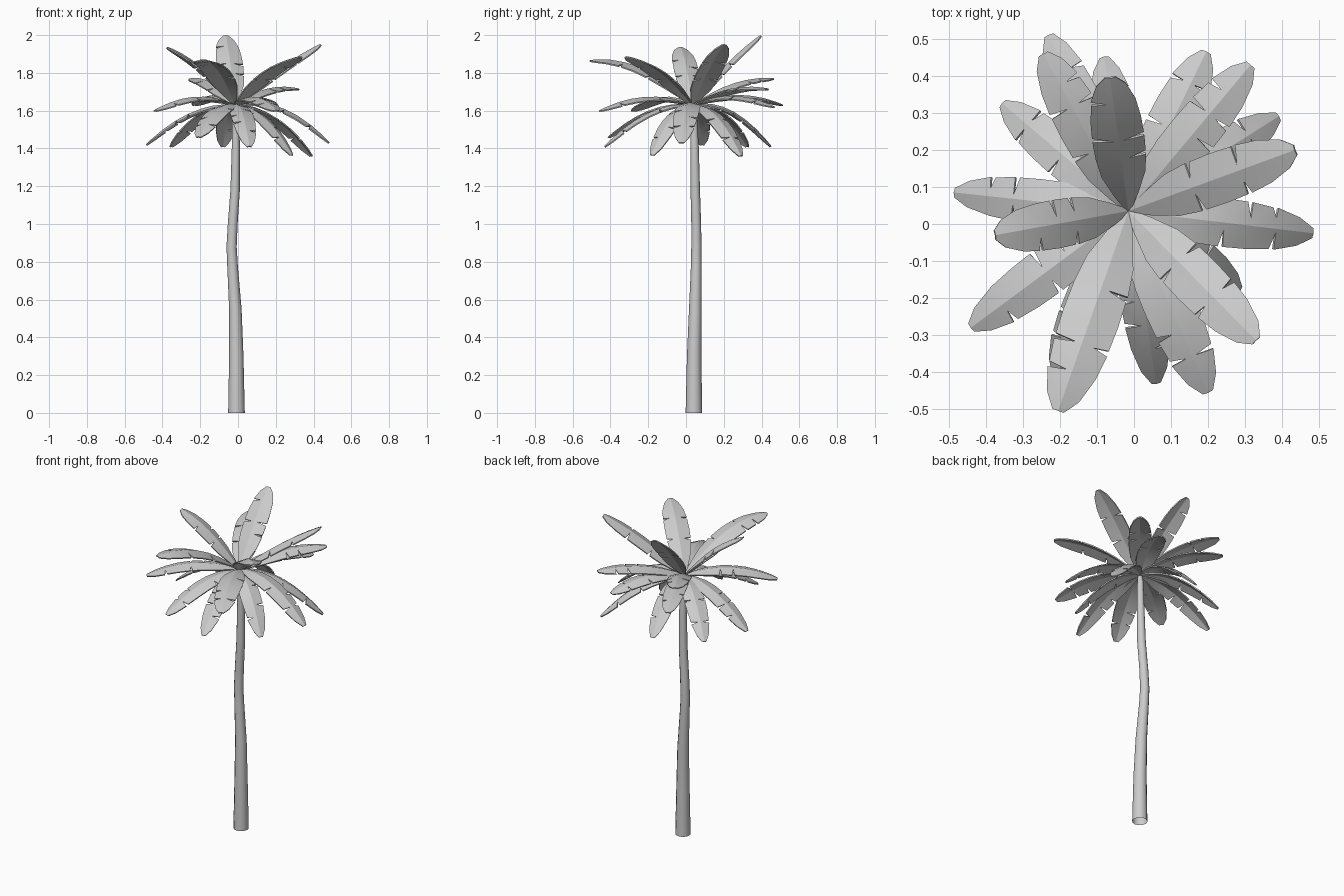
import bpy, bmesh, math, random
from mathutils import Vector

if "Cube" in bpy.data.objects:
    bpy.data.objects.remove(bpy.data.objects["Cube"])

random.seed(4)


def make_object(name, verts, faces, angle, thickness=0):
    mesh = bpy.data.meshes.new(name)
    mesh.from_pydata(verts, [], faces)
    bm = bmesh.new()
    bm.from_mesh(mesh)
    bmesh.ops.remove_doubles(bm, verts=bm.verts, dist=0.0005)
    bm.to_mesh(mesh)
    bm.free()
    obj = bpy.data.objects.new(name, mesh)
    bpy.context.collection.objects.link(obj)
    bpy.ops.object.select_all(action='DESELECT')
    bpy.context.view_layer.objects.active = obj
    obj.select_set(True)
    if thickness:
        solid = obj.modifiers.new("thickness", 'SOLIDIFY')
        solid.thickness = thickness
        solid.offset = 0
        bpy.ops.object.modifier_apply(modifier=solid.name)
    bpy.ops.object.shade_smooth_by_angle(angle=math.radians(angle))
    return obj


# Trunk: gently bent tapering tube, rings of (x, y, z, radius)
rings = [(-0.008, 0.042, 0, 0.044), (-0.009, 0.043, 0.3, 0.038),
         (-0.014, 0.049, 0.55, 0.033), (-0.029, 0.054, 0.78, 0.028),
         (-0.034, 0.055, 0.88, 0.027), (-0.028, 0.054, 1.0, 0.026),
         (-0.015, 0.049, 1.18, 0.025), (-0.011, 0.046, 1.4, 0.022),
         (-0.014, 0.040, 1.58, 0.018), (-0.015, 0.036, 1.62, 0.013)]
N = 12
verts, faces = [], []
for x, y, z, r in rings:
    for k in range(N):
        a = 2 * math.pi * k / N
        verts.append((x + r * math.cos(a), y + r * math.sin(a), z))
for i in range(len(rings) - 1):
    for k in range(N):
        j = (k + 1) % N
        faces.append((i * N + k, i * N + j, (i + 1) * N + j, (i + 1) * N + k))
make_object("trunk", verts, faces, 40)

# Frond outline: (position along the midrib, share of full width)
OUTLINE = [(0, 0.1), (0.1, 0.45), (0.24, 0.84), (0.38, 0.97), (0.52, 1.0),
           (0.66, 0.97), (0.80, 0.86), (0.93, 0.58), (1.0, 0.2)]
BASE = Vector((-0.015, 0.035, 1.63))


def frond(name, tip, bulge, width):
    """Roof-folded leaf blade on an arched midrib, with torn notches in its edges."""
    tip = Vector(tip)
    flat = Vector((tip.x - BASE.x, tip.y - BASE.y, 0)).normalized()
    side = Vector((-flat.y, flat.x, 0))
    base = BASE + flat * 0.004
    ctrl = (base + tip) / 2 + Vector((0, 0, 2 * bulge))

    def point(t, across, s, w):
        p = base * (1 - t) ** 2 + ctrl * (2 * t * (1 - t)) + tip * t * t
        tan = (ctrl - base) * (1 - t) + (tip - ctrl) * t
        normal = tan.cross(side).normalized()
        half = width / 2 * w * across
        return p + side * (s * half) - normal * (0.26 * half)

    verts, faces = [], []
    for s in (1, -1):
        depth = {i: random.uniform(0.15, 0.5) for i in random.sample([3, 4, 5, 6], 2)}
        for i in range(len(OUTLINE) - 1):
            (t0, w0), (t1, w1) = OUTLINE[i], OUTLINE[i + 1]
            g0 = 0.014 if i in depth else 0
            g1 = 0.014 if i + 1 in depth else 0
            a0, a1 = depth.get(i, 0.5), depth.get(i + 1, 0.5)
            n = len(verts)
            verts += [point(t0, 0, s, w0), point(t1, 0, s, w1),
                      point(t1, a1, s, w1), point(t0, a0, s, w0),
                      point(t1 - g1, 1, s, w1), point(t0 + g0, 1, s, w0)]
            quads = [(n + 3, n + 2, n + 1, n), (n + 5, n + 4, n + 2, n + 3)]
            faces += [q[::-1] for q in quads] if s > 0 else quads
    make_object(name, verts, faces, 22, thickness=0.007)


# Crown: upright, level and drooping fronds as (tip x, y, z, arch, width)
FRONDS = {
    "upright_frond": [(-0.065, 0.395, 1.997, 0.03, 0.14), (0.435, 0.2, 1.95, 0.025, 0.14),
                      (-0.375, -0.03, 1.935, 0.045, 0.13), (-0.205, -0.505, 1.865, 0.075, 0.155),
                      (0.33, -0.315, 1.885, 0.05, 0.14)],
    "level_frond": [(0.315, 0.43, 1.715, 0.04, 0.13), (-0.245, 0.46, 1.77, 0.04, 0.13),
                    (-0.23, 0.51, 1.63, 0.05, 0.12), (0.195, 0.465, 1.62, 0.05, 0.13),
                    (-0.44, -0.28, 1.60, 0.055, 0.13), (0.2, -0.455, 1.60, 0.055, 0.14)],
    "drooping_frond": [(-0.485, 0.085, 1.42, 0.06, 0.12), (-0.355, 0.325, 1.41, 0.065, 0.12),
                       (-0.21, -0.41, 1.46, 0.055, 0.13), (0.06, -0.43, 1.41, 0.065, 0.12),
                       (0.285, -0.18, 1.365, 0.065, 0.12), (0.483, -0.025, 1.43, 0.08, 0.13),
                       (0.39, 0.29, 1.36, 0.07, 0.12), (-0.08, 0.45, 1.41, 0.075, 0.12)],
}
for name, group in FRONDS.items():
    for i, (x, y, z, bulge, width) in enumerate(group):
        frond(f"{name}_{i + 1}", (x, y, z), bulge, width)
